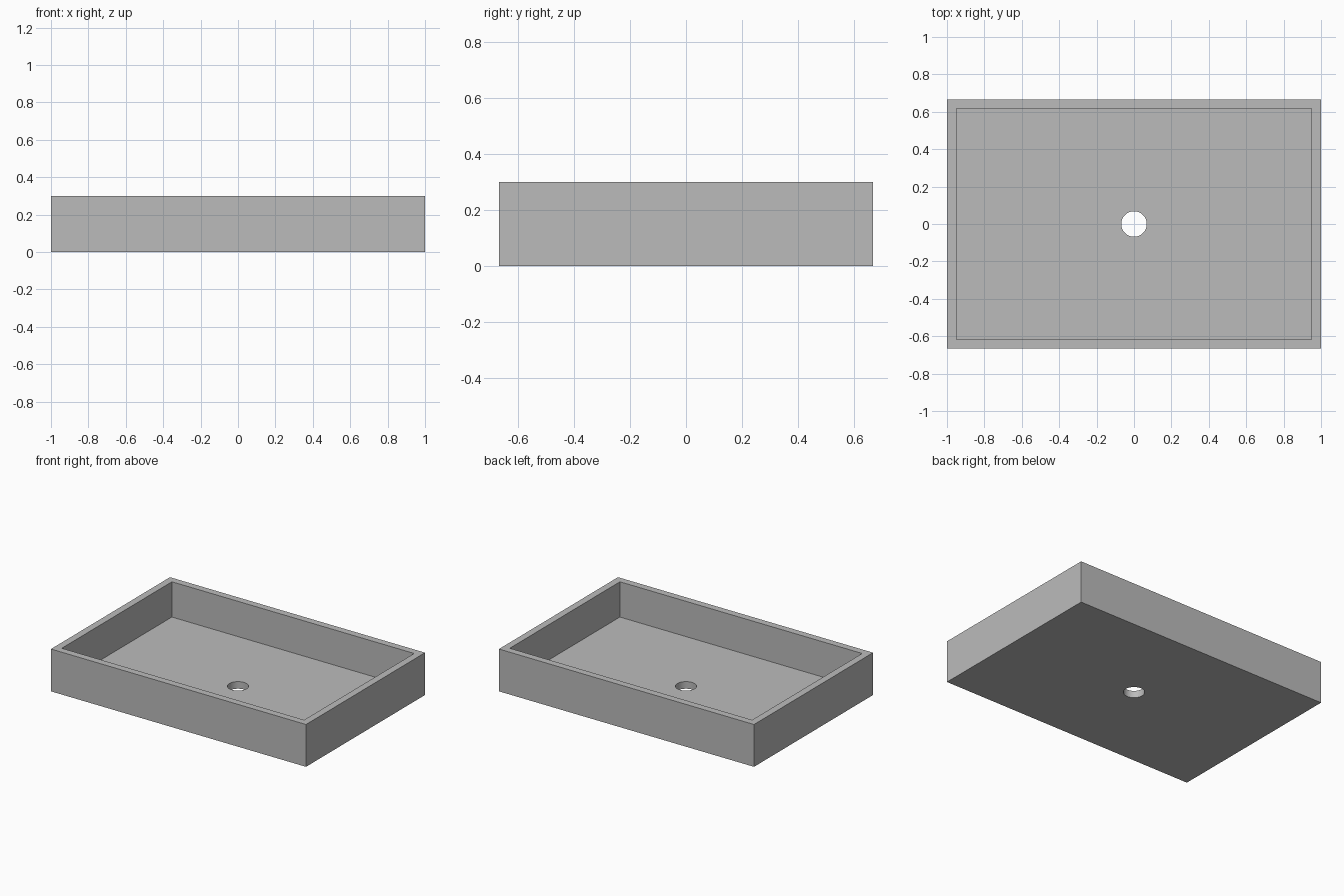
import bpy
import math

LENGTH, WIDTH, HEIGHT = 2.0, 1.333, 0.3
WALL, FLOOR, DRAIN_RADIUS = 0.05, 0.05, 0.068

default_cube = bpy.data.objects.get("Cube")
if default_cube:
    bpy.data.objects.remove(default_cube, do_unlink=True)


def make_material(name, colour):
    mat = bpy.data.materials.new(name)
    mat.use_nodes = True
    mat.diffuse_color = colour
    mat.node_tree.nodes["Principled BSDF"].inputs["Base Color"].default_value = colour
    return mat


def add_box(name, length, width, bottom, top):
    bpy.ops.mesh.primitive_cube_add(size=1, location=(0, 0, (bottom + top) / 2))
    box = bpy.context.object
    box.name = name
    box.scale = (length, width, top - bottom)
    bpy.ops.object.transform_apply(location=True, rotation=False, scale=True)
    return box


def cut(target, cutter):
    """Subtract the cutter from the target, then discard the cutter."""
    cutter.hide_render = True
    bpy.ops.object.select_all(action="DESELECT")
    target.select_set(True)
    bpy.context.view_layer.objects.active = target
    mod = target.modifiers.new("cut", "BOOLEAN")
    mod.operation = "DIFFERENCE"
    mod.solver = "EXACT"
    mod.object = cutter
    bpy.ops.object.modifier_apply(modifier=mod.name)
    bpy.data.objects.remove(cutter, do_unlink=True)


# Solid block for the tray
tray = add_box("basin_tray", LENGTH, WIDTH, 0, HEIGHT)

# Open recess, leaving walls and floor
cut(tray, add_box("recess_cutter", LENGTH - 2 * WALL, WIDTH - 2 * WALL,
                  FLOOR, HEIGHT + 0.1))

# Round drain hole through the floor
bpy.ops.mesh.primitive_cylinder_add(vertices=48, radius=DRAIN_RADIUS,
                                    depth=4 * FLOOR, location=(0, 0, FLOOR / 2))
drain_cutter = bpy.context.object
drain_cutter.name = "drain_cutter"
cut(tray, drain_cutter)

# One grey finish, smooth only around the drain
tray.data.materials.clear()
tray.data.materials.append(make_material("plain_grey", (0.5, 0.5, 0.5, 1)))
bpy.ops.object.shade_smooth_by_angle(angle=math.radians(30))
